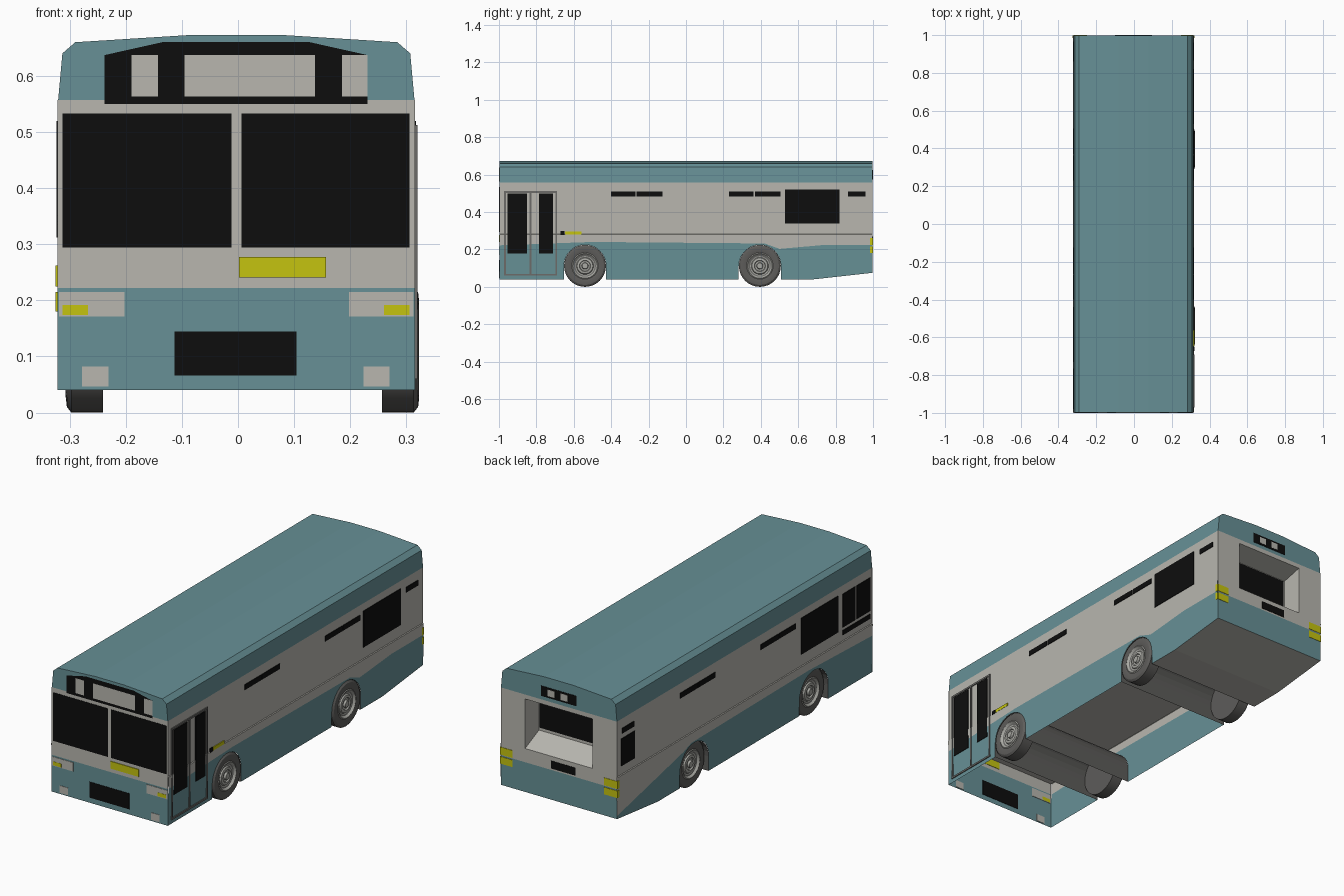
import bpy, bmesh, math
from mathutils import Vector, Matrix

if "Cube" in bpy.data.objects:
    bpy.data.objects.remove(bpy.data.objects["Cube"])

CX = -0.003            # body centre line
ARCHES = (-0.54, 0.395)
R_ARCH, Z_AXLE = 0.113, 0.112


def material(name, r, g, b):
    m = bpy.data.materials.new(name)
    m.diffuse_color = (r, g, b, 1)
    m.use_nodes = True
    m.node_tree.nodes["Principled BSDF"].inputs["Base Color"].default_value = m.diffuse_color
    return m


TEAL = material("teal paint", 0.135, 0.28, 0.305)
LIGHT = material("light grey paint", 0.48, 0.47, 0.43)
BLACK = material("black glass", 0.004, 0.004, 0.004)
YELLOW = material("yellow lamp", 0.56, 0.55, 0.005)
TYRE = material("tyre grey", 0.11, 0.107, 0.102)
RIM = material("rim grey", 0.40, 0.40, 0.37)
FRAME = material("frame grey", 0.15, 0.148, 0.14)


def finish(name, bm, mat):
    me = bpy.data.meshes.new(name)
    bm.to_mesh(me)
    bm.free()
    me.materials.append(mat)
    ob = bpy.data.objects.new(name, me)
    bpy.context.collection.objects.link(ob)
    return ob


def panels(name, mat, polys):
    """Flat polygons, each with an outward direction hint."""
    bm = bmesh.new()
    for pts, out in polys:
        f = bm.faces.new([bm.verts.new((x + CX, y, z)) for x, y, z in pts])
        f.normal_update()
        if f.normal.dot(Vector(out)) < 0:
            f.normal_flip()
    bmesh.ops.remove_doubles(bm, verts=bm.verts, dist=1e-5)
    return finish(name, bm, mat)


def boxes(name, mat, items):
    """Thin plates given as (x0, x1, y0, y1, z0, z1)."""
    bm = bmesh.new()
    for x0, x1, y0, y1, z0, z1 in items:
        mtx = Matrix.Translation(((x0 + x1) / 2, (y0 + y1) / 2, (z0 + z1) / 2))
        mtx = mtx @ Matrix.Diagonal((abs(x1 - x0), abs(y1 - y0), abs(z1 - z0), 1))
        bmesh.ops.create_cube(bm, size=1, matrix=mtx)
    return finish(name, bm, mat)


def end_plates(name, mat, end, rects, lift=0.002):
    """Plates on the front (-1) or back (1): (x0, x1, z0, z1)."""
    boxes(name, mat, [(a, b, end * 0.996, end * (0.998 + lift), c, d) for a, b, c, d in rects])


def side_plates(name, mat, side, rects, lift=0.003):
    """Plates on the left (-1) or right (1): (y0, y1, z0, z1)."""
    boxes(name, mat, [(side * 0.314 + CX, side * (0.3175 + lift) + CX, a, b, c, d) for a, b, c, d in rects])


# ---- Body sides: skirt with wheel arches, light band, teal cant rail
def side_x(z):
    return 0.3175 + 0.0035 * (z - 0.04) / 0.24


def arch(y, r=R_ARCH, n=14):
    pts = [(y - r * math.cos(math.pi * i / n), Z_AXLE + r * math.sin(math.pi * i / n)) for i in range(n + 1)]
    return [(y - r, 0.04)] + pts + [(y + r, 0.04)]


E = 0.998
bottom = [(-E, 0.04)] + arch(ARCHES[0]) + arch(ARCHES[1]) + [(0.68, 0.04), (E, 0.075)]
band_start = [(-E, 0.222), (-0.5, 0.24), (0.3, 0.233), (0.42, 0.232)]
bands = {1: band_start + [(0.5, 0.203), (0.75, 0.225), (E, 0.225)],
         -1: band_start + [(0.48, 0.21), (E, 0.09)]}
skirt, band = [], []
for s in (1, -1):
    out = (s, 0, 0)
    top = bands[s]
    skirt.append(([(s * side_x(z), y, z) for y, z in bottom + top[::-1]], out))
    band.append(([(s * side_x(z), y, z) for y, z in top + [(E, 0.28), (-E, 0.28)]], out))
    x0, x1 = s * side_x(0.28), s * 0.3175
    band.append(([(x0, -E, 0.28), (x0, E, 0.28), (x1, E, 0.283), (x1, -E, 0.283)], (s, 0, 1)))
    band.append(([(x1, -E, 0.283), (x1, E, 0.283), (x1, E, 0.557), (x1, -E, 0.557)], out))
panels("side_skirts", TEAL, skirt)
panels("side_bands", LIGHT, band)

# ---- Roof
half = [(0.3175, 0.557), (0.31, 0.64), (0.287, 0.66), (0.08, 0.673)]
roof = half + [(-x, z) for x, z in half[::-1]]
polys = []
for (xa, za), (xb, zb) in zip(roof, roof[1:]):
    polys.append(([(xa, -E, za), (xa, E, za), (xb, E, zb), (xb, -E, zb)], (xa + xb, 0, 0.5)))
for e in (-1, 1):
    polys.append(([(x, e * E, z) for x, z in roof], (0, e, 0)))
panels("roof", TEAL, polys)


# ---- Front and back walls
def wall(e, x0, x1, z0, z1):
    return [(x0, e * E, z0), (x1, e * E, z0), (x1, e * E, z1), (x0, e * E, z1)], (0, e, 0)


W = 0.3185
panels("end_skirts", TEAL, [wall(-1, -W, W, 0.04, 0.222), wall(1, -W, W, 0.075, 0.222)])
RX, RZ0, RZ1 = 0.185, 0.29, 0.535
panels("end_bands", LIGHT, [wall(-1, -W, W, 0.222, 0.557),
                            wall(1, -W, W, 0.222, RZ0), wall(1, -W, W, RZ1, 0.557),
                            wall(1, -W, -RX, RZ0, RZ1), wall(1, RX, W, RZ0, RZ1)])

# ---- Recessed rear window
YI, IZ0, IZ1 = 0.89, 0.34, 0.51
outer = [(-RX, E, RZ0), (RX, E, RZ0), (RX, E, RZ1), (-RX, E, RZ1)]
inner = [(-RX, YI, IZ0), (RX, YI, IZ0), (RX, YI, IZ1), (-RX, YI, IZ1)]
hints = [(0, 0, 1), (-1, 0, 0), (0, 0, -1), (1, 0, 0)]
panels("rear_window_recess", LIGHT,
       [([outer[i], outer[(i + 1) % 4], inner[(i + 1) % 4], inner[i]], hints[i]) for i in range(4)]
       + [(inner, (0, 1, 0))])
boxes("rear_window", BLACK, [(-0.18, 0.175, YI, YI + 0.004, 0.355, 0.505)])

# ---- Raised floor, rear underside and wheel tunnels
ya = ARCHES[1] + R_ARCH


def floor_strip(ya, za, yb, zb):
    return [(-W, ya, za), (W, ya, za), (W, yb, zb), (-W, yb, zb)], (0, 0, -1)


panels("underside", LIGHT, [floor_strip(-E, 0.28, ya, 0.28), floor_strip(ya, 0.04, 0.68, 0.04),
                            floor_strip(0.68, 0.04, E, 0.075)])
tunnel = []
for y in ARCHES:
    a = arch(y)
    for (y0, z0), (y1, z1) in zip(a, a[1:]):
        tunnel.append(([(-W, y0, z0), (W, y0, z0), (W, y1, z1), (-W, y1, z1)],
                       (0, y - (y0 + y1) / 2, 0.06 - (z0 + z1) / 2)))
panels("wheel_tunnels", TYRE, tunnel)

# ---- Front details
end_plates("windscreen", BLACK, -1, [(-0.313, -0.012, 0.294, 0.533), (0.006, 0.306, 0.294, 0.533)])
sign = [(-0.235, 0.55), (0.234, 0.55), (0.234, 0.637), (0.131, 0.66), (-0.132, 0.66), (-0.235, 0.637)]
panels("front_sign", BLACK, [([(x, -0.9995, z) for x, z in sign], (0, -1, 0))])
end_plates("front_sign_displays", LIGHT, -1,
           [(-0.19, -0.143, 0.563, 0.637), (-0.095, 0.137, 0.563, 0.637), (0.185, 0.231, 0.563, 0.637)])
end_plates("front_lower_grille", BLACK, -1, [(-0.113, 0.104, 0.066, 0.144)])
end_plates("headlamps", LIGHT, -1, [(-0.319, -0.202, 0.171, 0.215), (0.198, 0.313, 0.171, 0.215),
                                    (-0.278, -0.231, 0.046, 0.082), (0.224, 0.27, 0.046, 0.082)])
end_plates("front_indicators", YELLOW, -1, [(-0.313, -0.267, 0.174, 0.192), (0.26, 0.306, 0.174, 0.192),
                                            (0.002, 0.157, 0.241, 0.277)], 0.003)

# ---- Back details
end_plates("rear_sign", BLACK, 1, [(-0.10, 0.095, 0.575, 0.625)])
end_plates("rear_sign_displays", LIGHT, 1, [(0.018, 0.057, 0.584, 0.616), (-0.053, -0.015, 0.584, 0.616)], 0.003)
end_plates("rear_plate", BLACK, 1, [(-0.095, 0.04, 0.23, 0.268)])
end_plates("rear_lamps", YELLOW, 1, [(a, b, c, d) for a, b in ((-0.321, -0.25), (0.25, 0.315))
                                     for c, d in ((0.18, 0.215), (0.225, 0.262))])

# ---- Side windows and vents
Z_VENT = (0.484, 0.51)
for s, label in ((1, "right"), (-1, "left")):
    vents = [(-0.4, -0.27), (-0.264, -0.125), (0.23, 0.362), (0.37, 0.505), (0.865, 0.96)]
    side_plates(label + "_vents", BLACK, s, [(a, b) + Z_VENT for a, b in vents])
    side_plates(label + "_rear_markers", YELLOW, s, [(0.985, 0.999, 0.18, 0.215), (0.985, 0.999, 0.225, 0.262)], 0.0045)
side_plates("right_window", BLACK, 1, [(0.53, 0.82, 0.34, 0.52)])
side_plates("left_windows", BLACK, -1, [(-0.73, -0.44, 0.34, 0.52), (0.86, 0.965, 0.325, 0.46),
                                        (-0.865, -0.765, 0.35, 0.515), (-0.98, -0.875, 0.35, 0.515),
                                        (-0.98, -0.765, 0.312, 0.335)])
side_plates("side_lamp", YELLOW, 1, [(-0.648, -0.56, 0.28, 0.296)], 0.0045)
side_plates("door_button", BLACK, 1, [(-0.672, -0.65, 0.278, 0.298)], 0.0045)

# ---- Entrance door
side_plates("door_windows", BLACK, 1, [(-0.955, -0.85, 0.178, 0.498), (-0.785, -0.71, 0.178, 0.498)], 0.0045)
t = 0.009
side_plates("door_frame", FRAME, 1,
            [(y, y + t, 0.06, 0.512) for y in (-0.972, -0.836, -0.699)]
            + [(-0.972, -0.69, z, z + t) for z in (0.06, 0.503)], 0.005)


# ---- Wheels
def lathe(name, mat, profile, x, y, s):
    bm = bmesh.new()
    vs = [bm.verts.new((x + s * off, y, Z_AXLE + r)) for r, off in profile]
    edges = [bm.edges.new(p) for p in zip(vs, vs[1:])]
    bmesh.ops.spin(bm, geom=vs + edges, cent=(x, y, Z_AXLE), axis=(1, 0, 0),
                   angle=2 * math.pi, steps=32, use_duplicate=False)
    bmesh.ops.remove_doubles(bm, verts=bm.verts, dist=1e-5)
    bmesh.ops.recalc_face_normals(bm, faces=bm.faces)
    # open shells: make the outer disc face outwards
    disc = max(bm.faces, key=lambda f: s * f.calc_center_median().x)
    if disc.normal.x * s < 0:
        bmesh.ops.reverse_faces(bm, faces=bm.faces)
    ob = finish(name, bm, mat)
    bpy.context.view_layer.objects.active = ob
    ob.select_set(True)
    bpy.ops.object.shade_smooth_by_angle(angle=math.radians(30))
    ob.select_set(False)


tyre = [(0.07, 0.029), (0.085, 0.033), (0.102, 0.031), (0.112, 0.023), (0.112, -0.033), (0, -0.033)]
rim = [(0.071, 0.029), (0.066, 0.032), (0.057, 0.022), (0.046, 0.020), (0.042, 0.026), (0.03, 0.028),
       (0.027, 0.022), (0.018, 0.022), (0.015, 0.032), (0, 0.032)]
groove = [(0.058, 0.0235), (0.052, 0.022)]
for y, axle in zip(ARCHES, ("front", "rear")):
    for s, x, label in ((1, 0.29, "right"), (-1, -0.274, "left")):
        lathe(f"{axle}_{label}_tyre", TYRE, tyre, x, y, s)
        lathe(f"{axle}_{label}_rim", RIM, rim, x, y, s)
        lathe(f"{axle}_{label}_rim_groove", FRAME, groove, x, y, s)
